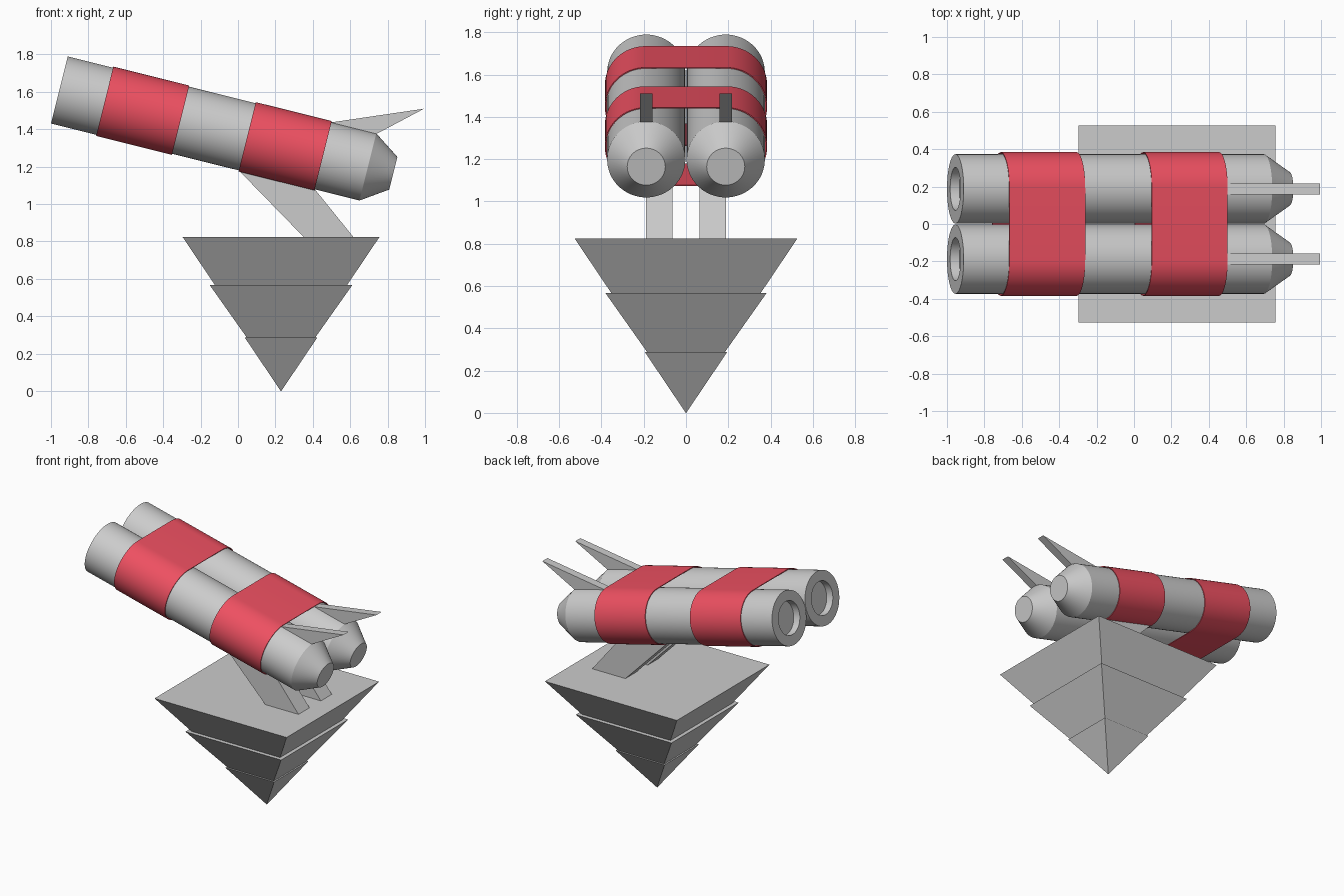
import bpy, bmesh, math
from mathutils import Matrix

if "Cube" in bpy.data.objects:
    bpy.data.objects.remove(bpy.data.objects["Cube"])

TILT = math.radians(14)
# Launcher frame: local +x runs down the tube axis from the rear opening
FRAME = Matrix.Translation((-0.955, 0, 1.61)) @ Matrix.Rotation(TILT, 4, 'Y')
SEG = 64

red = bpy.data.materials.new("red_band")
red.diffuse_color = (0.85, 0.08, 0.12, 1)
red.use_nodes = True
red.node_tree.nodes["Principled BSDF"].inputs["Base Color"].default_value = red.diffuse_color


def make(name, verts, faces, matrix=None, smooth=False, mat=None):
    me = bpy.data.meshes.new(name)
    me.from_pydata(verts, [], faces)
    bm = bmesh.new()
    bm.from_mesh(me)
    bmesh.ops.recalc_face_normals(bm, faces=bm.faces)
    bm.to_mesh(me)
    bm.free()
    ob = bpy.data.objects.new(name, me)
    bpy.context.collection.objects.link(ob)
    if matrix:
        ob.matrix_world = matrix
    if mat:
        me.materials.append(mat)
    if smooth:
        bpy.ops.object.select_all(action='DESELECT')
        ob.select_set(True)
        bpy.context.view_layer.objects.active = ob
        bpy.ops.object.shade_smooth_by_angle(angle=math.radians(30))
    return ob


def loft(rings, closed=False):
    """Join equal-length rings of points; cap the ends or close into a loop."""
    n = len(rings[0])
    verts = [p for r in rings for p in r]
    faces = []
    for k in range(len(rings) if closed else len(rings) - 1):
        a, b = k * n, ((k + 1) % len(rings)) * n
        faces += [(a + i, a + (i + 1) % n, b + (i + 1) % n, b + i) for i in range(n)]
    if not closed:
        faces += [tuple(range(n)), tuple(range(len(verts) - n, len(verts)))]
    return verts, faces


def circle(x, r, y):
    return [(x, y + r * math.cos(2 * math.pi * i / SEG),
             r * math.sin(2 * math.pi * i / SEG)) for i in range(SEG)]


def stadium(x, r, half):
    pts = []
    for side in (1, -1):
        for i in range(33):
            a = -math.pi / 2 + math.pi * i / 32
            pts.append((x, side * (half + r * math.cos(a)), side * r * math.sin(a)))
    return pts


def plate(name, outline, y0, y1):
    make(name, *loft([[(x, y, z) for x, z in outline] for y in (y0, y1)]))


for side, label in ((-1, "front"), (1, "back")):
    # Tube with recessed rear opening and tapered nose
    profile = [(0.05, 0.115), (0, 0.115), (0, 0.185), (1.70, 0.185), (1.84, 0.09)]
    rings = [circle(x, r, side * 0.188) for x, r in profile]
    make(label + "_tube", *loft(rings), FRAME, True)
    # Wedge-shaped sight fin over the nose
    fin = [(0.50, 1.437), (0.995, 1.51), (0.74, 1.375), (0.62, 1.385)]
    plate(label + "_fin", fin, side * 0.188 - 0.029, side * 0.188 + 0.029)
    # Slanted support leg
    leg = [(-0.035, 1.22), (0.37, 1.13), (0.41, 1.08), (0.62, 0.82), (0.355, 0.82)]
    plate(label + "_leg", leg, side * 0.065, side * 0.19)

# Thin red bands wrapped around both tubes
for label, x0, x1 in (("rear", 0.25, 0.668), ("nose", 1.035, 1.453)):
    ro, ri, h = 0.191, 0.186, 0.193
    rings = [stadium(x0, ro, h), stadium(x1, ro, h), stadium(x1, ri, h), stadium(x0, ri, h)]
    make(label + "_band", *loft(rings, True), FRAME, True, red)

# Inverted stepped pyramid base
for label, z0, r0, z1, r1 in (("upper", 0.565, 0.352, 0.825, 0.527),
                              ("middle", 0.285, 0.182, 0.568, 0.382),
                              ("lower", 0.0, 0.001, 0.288, 0.195)):
    rings = [[(0.23 + sx * r, sy * r, z) for sx, sy in ((-1, -1), (1, -1), (1, 1), (-1, 1))]
             for z, r in ((z0, r0), (z1, r1))]
    make(label + "_base_tier", *loft(rings))
